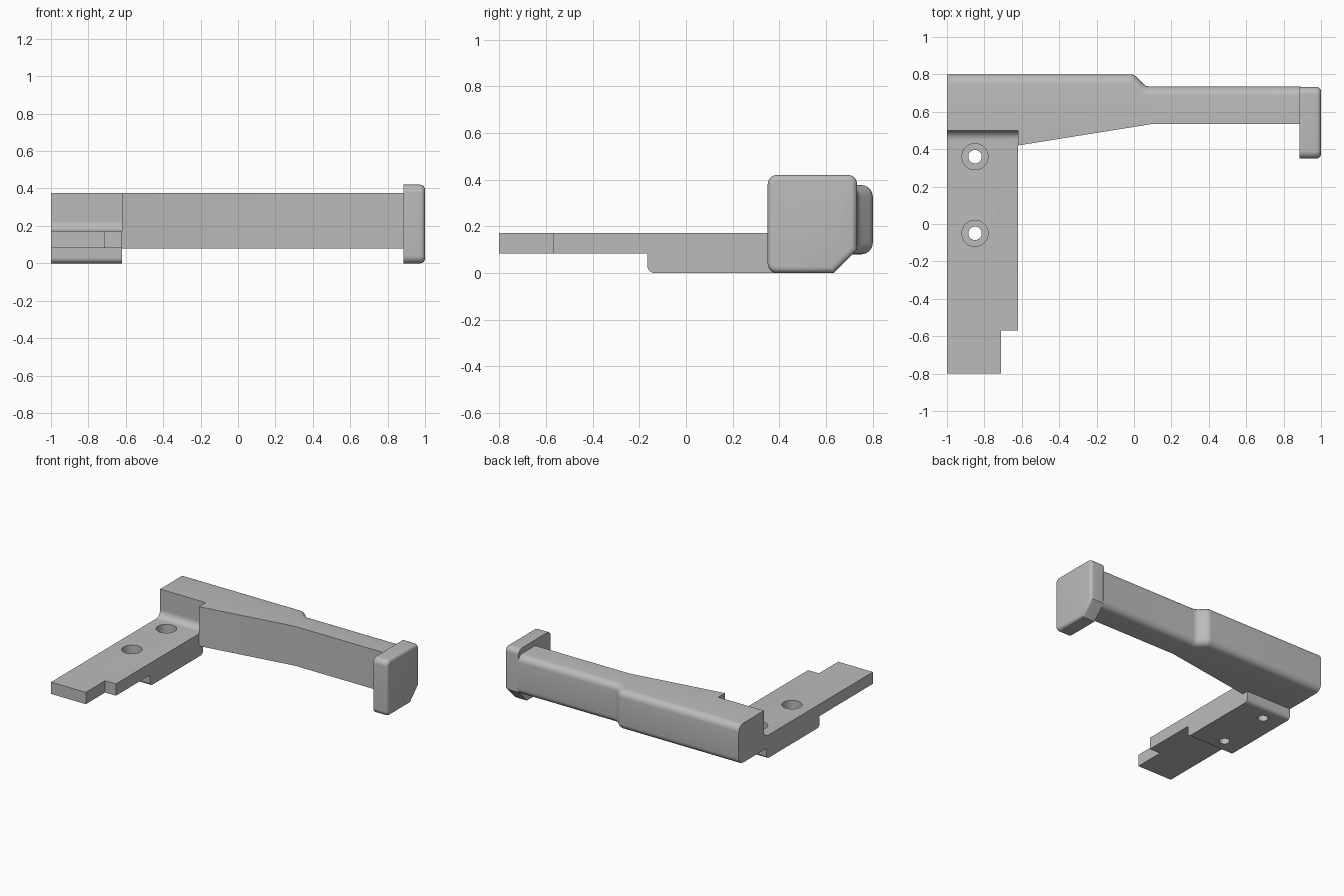
import bpy, bmesh
from math import sin, cos, radians
from mathutils import Vector

cube = bpy.data.objects.get("Cube")
if cube:
    bpy.data.objects.remove(cube, do_unlink=True)

grey = bpy.data.materials.new("plain grey")
grey.use_nodes = True
grey.diffuse_color = (0.5, 0.5, 0.5, 1)
grey.node_tree.nodes["Principled BSDF"].inputs["Base Color"].default_value = (0.5, 0.5, 0.5, 1)


def arc(cx, cy, r, a0, a1, n=8):
    """Points of an arc, angles in degrees."""
    steps = [radians(a0 + (a1 - a0) * i / n) for i in range(n + 1)]
    return [(cx + r * cos(a), cy + r * sin(a)) for a in steps]


def prism(name, outline, place, depth, rounded=None, radius=0.05):
    """Extrude an outline; place maps its 2D points to 3D; rounded picks edges to round."""
    bm = bmesh.new()
    face = bm.faces.new([bm.verts.new(place(a, b)) for a, b in outline])
    top = bmesh.ops.extrude_face_region(bm, geom=[face])["geom"]
    bmesh.ops.translate(bm, vec=depth, verts=[g for g in top if isinstance(g, bmesh.types.BMVert)])
    bmesh.ops.recalc_face_normals(bm, faces=bm.faces)
    if rounded:
        edges = [e for e in bm.edges if rounded(e)]
        bmesh.ops.bevel(bm, geom=edges, offset=radius, segments=6, profile=0.5,
                        affect='EDGES', clamp_overlap=True)
    mesh = bpy.data.meshes.new(name)
    bm.to_mesh(mesh)
    bm.free()
    mesh.materials.append(grey)
    obj = bpy.data.objects.new(name, mesh)
    bpy.context.collection.objects.link(obj)
    return obj


def activate(obj):
    bpy.ops.object.select_all(action='DESELECT')
    obj.select_set(True)
    bpy.context.view_layer.objects.active = obj


def smooth(obj):
    activate(obj)
    bpy.ops.object.shade_smooth_by_angle(angle=radians(30))


def cut(obj, cutter):
    cutter.hide_render = True
    mod = obj.modifiers.new("cut", 'BOOLEAN')
    mod.operation, mod.solver, mod.object = 'DIFFERENCE', 'EXACT', cutter
    activate(obj)
    bpy.ops.object.modifier_apply(modifier=mod.name)
    bpy.data.objects.remove(cutter, do_unlink=True)


# Arm: plan outline with a stepped back and a tapering front
back = ([(-1, 0.80)] + arc(-0.02, 0.75, 0.05, 90, 45, 5)
        + arc(0.085, 0.785, 0.05, 225, 270, 5) + [(0.89, 0.735)])
front = [(0.89, 0.535), (0.1, 0.535), (-0.62, 0.42), (-0.62, 0.5), (-1, 0.5)]


def arm_back_edge(e):
    a, b = (v.co for v in e.verts)
    return abs(a.z - b.z) < 1e-4 and min(a.y, b.y) > 0.7


arm = prism("arm", back + front, lambda x, y: (x, y, 0.08),
            Vector((0, 0, 0.297)), arm_back_edge)

# Mounting foot: side profile with a lower block and a fillet up to the arm
foot_side = ([(-0.8, 0.083), (-0.165, 0.083)] + arc(-0.135, 0.03, 0.03, 180, 270)
             + arc(0.44, 0.03, 0.03, 270, 360) + [(0.47, 0.08), (0.5, 0.08)]
             + arc(0.45, 0.222, 0.05, 0, -90) + [(-0.8, 0.172)])
foot = prism("mounting_foot", foot_side, lambda y, z: (-1, y, z), Vector((0.38, 0, 0)))

# Corner notch at the foot's tip
notch = [(-0.71, -0.9), (-0.5, -0.9), (-0.5, -0.57), (-0.71, -0.57)]
cut(foot, prism("notch_cutter", notch, lambda x, y: (x, y, -0.1), Vector((0, 0, 0.5))))

# Counterbored screw holes
for y in (0.36, -0.05):
    for r, z in ((0.07, 0.06), (0.036, -0.1)):
        ring = arc(-0.85, y, r, 0, 360, 32)[:-1]
        cut(foot, prism("hole_cutter", ring, lambda a, b: (a, b, z), Vector((0, 0, 0.4))))

# End cap: rounded plate with a chamfered lower back corner
r = 0.04
cap_side = (arc(0.35 + r, r, r, 270, 180) + arc(0.35 + r, 0.42 - r, r, 180, 90)
            + arc(0.733 - r, 0.42 - r, r, 90, 0) + [(0.733, 0.1), (0.633, 0)])
cap = prism("end_cap", cap_side, lambda y, z: (0.885, y, z), Vector((0.115, 0, 0)),
            lambda e: all(v.co.x > 0.99 for v in e.verts), 0.025)

for part in (arm, foot, cap):
    smooth(part)
